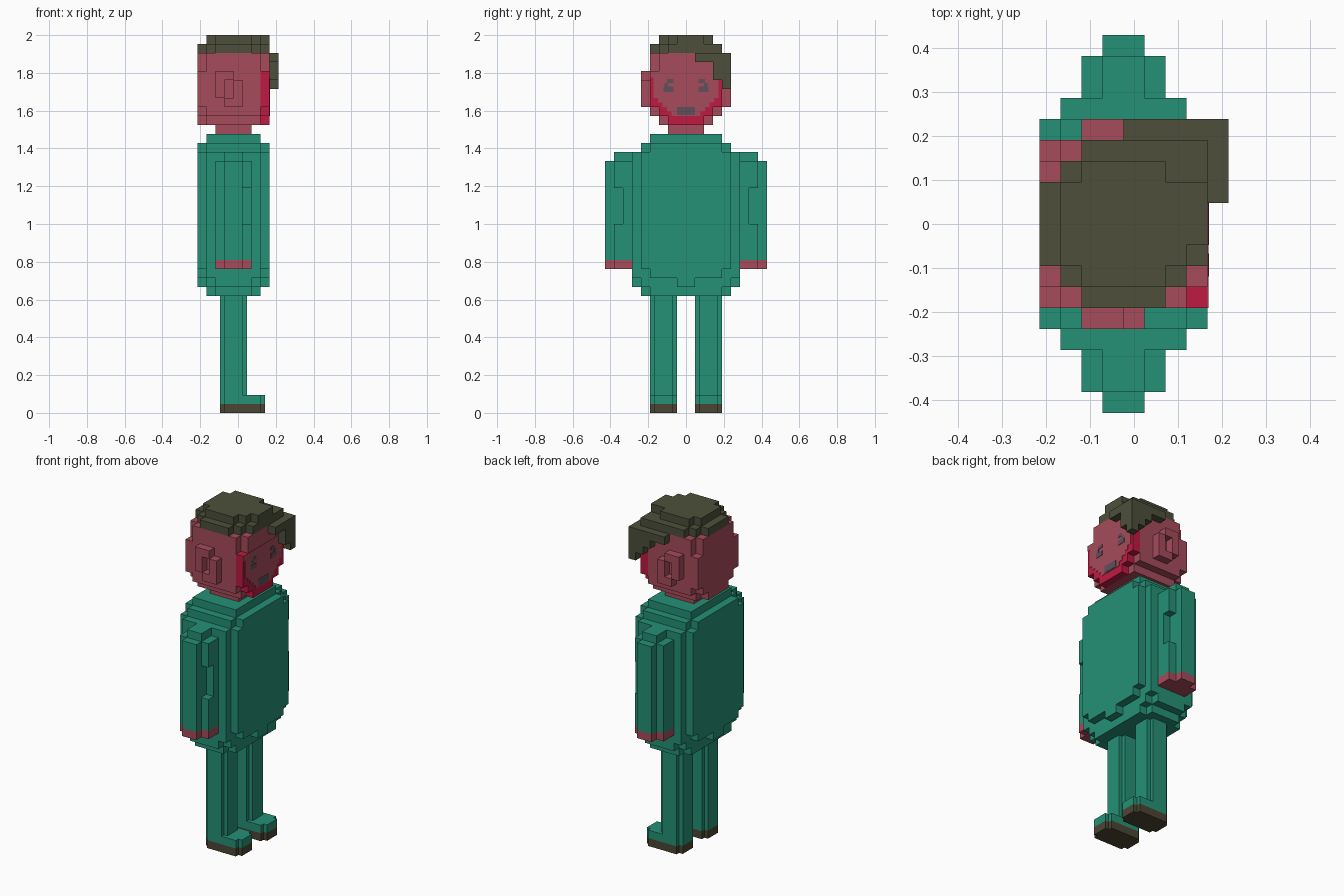
import bpy, bmesh, math
from mathutils import Vector

if "Cube" in bpy.data.objects:
    bpy.data.objects.remove(bpy.data.objects["Cube"], do_unlink=True)

V = 1 / 21  # one block; the figure is 42 blocks tall and faces +x


def material(name, rgb):
    m = bpy.data.materials.new(name)
    m.use_nodes = True
    col = (*rgb, 1)
    m.diffuse_color = col
    m.node_tree.nodes["Principled BSDF"].inputs["Base Color"].default_value = col
    return m


TEAL = material("teal cloth", (0.018, 0.285, 0.180))
SKIN = material("rose skin", (0.385, 0.072, 0.105))
CRIMSON = material("crimson beard", (0.52, 0.010, 0.055))
HAIR = material("olive hair", (0.074, 0.078, 0.044))
SOLE = material("brown sole", (0.070, 0.060, 0.034))
GREY = material("grey features", (0.114, 0.080, 0.105))


def finish(name, bm, mat):
    me = bpy.data.meshes.new(name)
    bm.to_mesh(me)
    bm.free()
    me.materials.append(mat)
    ob = bpy.data.objects.new(name, me)
    bpy.context.collection.objects.link(ob)
    return ob


def mirrored(boxes):
    return [(a, b, -d, -c, e, f) for a, b, c, d, e, f in boxes]


def block_part(name, boxes, mat, carve=()):
    """Union of boxes (x0,x1,y0,y1,z0,z1 in blocks) on a half-block grid, outer skin only."""
    def cells(bs):
        out = set()
        for b in bs:
            x0, x1, y0, y1, z0, z1 = (round(v * 2) for v in b)
            out.update((x, y, z) for x in range(x0, x1)
                       for y in range(y0, y1) for z in range(z0, z1))
        return out
    solid = cells(boxes) - cells(carve)
    bm = bmesh.new()
    verts = {}

    def vert(p):
        if p not in verts:
            verts[p] = bm.verts.new([c * V / 2 for c in p])
        return verts[p]

    for c in solid:
        for ax in range(3):
            u, w = (ax + 1) % 3, (ax + 2) % 3
            for side in (0, 1):
                n = list(c)
                n[ax] += 1 if side else -1
                if tuple(n) in solid:
                    continue
                quad = []
                for du, dw in ((0, 0), (1, 0), (1, 1), (0, 1)):
                    p = list(c)
                    p[ax] += side
                    p[u] += du
                    p[w] += dw
                    quad.append(vert(tuple(p)))
                bm.faces.new(quad if side else quad[::-1])
    bmesh.ops.dissolve_limit(bm, angle_limit=math.radians(1),
                             verts=bm.verts[:], edges=bm.edges[:])
    return finish(name, bm, mat)


def plate_part(name, rects, mat, t):
    """Thin plates (y0,y1,z0,z1 in blocks) lying on the face."""
    bm = bmesh.new()
    for y0, y1, z0, z1 in rects:
        vs = bmesh.ops.create_cube(bm, size=1)["verts"]
        for v in vs:
            v.co = Vector((3.5 * V + (t if v.co.x > 0 else -0.002),
                           (y1 if v.co.y > 0 else y0) * V,
                           (z1 if v.co.z > 0 else z0) * V))
    return finish(name, bm, mat)


# Torso: stepped slabs
block_part("torso", [
    (-4.5, 3.5, -5, 5, 16, 29), (-4.5, 3.5, -4, 4, 15, 30), (-4.5, 3.5, -1, 1, 14, 30),
    (-3.5, 2.5, -6, 6, 15, 29), (-2.5, 1.5, -6, 6, 14, 29),
    (-3.5, 2.5, -5, 5, 14, 30), (-3.5, 2.5, -4, 4, 13, 31), (-2.5, 1.5, -5, 5, 13, 30),
], TEAL)

# Limbs, described on the right (-y) and mirrored
arm = [(-2.5, 1.5, -8, -6, 17, 28), (-1.5, 0.5, -9, -6, 17, 28), (-1.5, 0.5, -8, -6, 17, 29)]
arm_notch = [(0.5, 1.5, -8, -7, 21, 25)]
hand = [(-2.5, 1.5, -8, -6, 16, 17), (-1.5, 0.5, -9, -6, 16, 17)]
leg = [(-2, 1, -3.5, -1.5, 2, 13), (-1.5, 0.5, -4, -1, 2, 13),
       (-2, 3, -3.5, -1.5, 1, 2), (-1.5, 2.5, -4, -1, 1, 2)]
sole = [(-2, 3, -3.5, -1.5, 0, 1), (-1.5, 2.5, -4, -1, 0, 1)]
# Ear: ring of blocks around an open centre
ear = [(-2.5, -0.5, -5, -4, 37, 38), (-2.5, -1.5, -5, -4, 35, 37),
       (-0.5, 0.5, -5, -4, 35, 37), (-1.5, 0.5, -5, -4, 34, 35)]

for side, flip in (("right", lambda b: b), ("left", mirrored)):
    block_part(side + "_arm", flip(arm), TEAL, flip(arm_notch))
    block_part(side + "_hand", flip(hand), SKIN)
    block_part(side + "_leg", flip(leg), TEAL)
    block_part(side + "_shoe_sole", flip(sole), SOLE)
    block_part(side + "_ear", flip(ear), SKIN)

# Neck and head
block_part("neck", [(-2.5, 1.5, -2, 2, 31, 32)], SKIN)
block_part("head", [
    (-4.5, 2.5, -2, 2, 32, 33), (-3.5, 2.5, -3, 3, 32, 33),
    (-4.5, 2.5, -3, 3, 33, 34), (-3.5, 2.5, -4, 4, 33, 34),
    (-4.5, 2.5, -4, 4, 34, 38),
    (-4.5, 3.5, -3, 3, 38, 40), (-3.5, 2.5, -4, 4, 38, 40),
], SKIN)
block_part("beard_and_face_front", [
    (2.5, 3.5, -2, 2, 32, 33), (2.5, 3.5, -3, 3, 33, 34), (2.5, 3.5, -4, 4, 34, 38),
], CRIMSON)

# Skin area of the face, narrowing toward the chin
rows = [(37.3, 38, 4), (35, 37.3, 3.6), (34.5, 35, 3.1),
        (34, 34.5, 2.6), (33.5, 34, 2.1), (33, 33.5, 1.6)]
plate_part("face_skin", [(-h, h, a, b) for a, b, h in rows], SKIN, 0.002)

# Eyes and mouth
eye = [(-2.5, -1.4, 35.7, 36.3), (-2.4, -2.0, 36.3, 36.7), (-2.1, -1.4, 36.7, 37.1)]
plate_part("eyes", eye + [(-b, -a, c, d) for a, b, c, d in eye], GREY, 0.004)
plate_part("mouth", [(-1, 1, 33.1, 34)], GREY, 0.004)

# Hair cap with a fringe sweeping down over the left temple
block_part("hair_cap", [
    (-4.5, 3.5, -2, 2, 40, 41), (-3.5, 2.5, -3, 3, 40, 41), (-2.5, 1.5, -4, 4, 40, 41),
    (1.5, 3.5, 2, 4, 40, 41),
    (-3.5, 2.5, -2, 2, 41, 42), (-2.5, 1.5, -3, 3, 41, 42), (2.5, 3.5, -1, 2, 41, 42),
], HAIR)
block_part("hair_fringe", [
    (3.5, 4.5, 1, 5, 39, 40), (3.5, 4.5, 3, 5, 37, 40), (3.5, 4.5, 4, 5, 36, 40),
    (-0.5, 4.5, 4, 5, 39, 40), (1.5, 4.5, 4, 5, 38, 40), (2.5, 4.5, 4, 5, 37, 40),
    (2.5, 3.5, 3, 4, 38, 40),
], HAIR)
